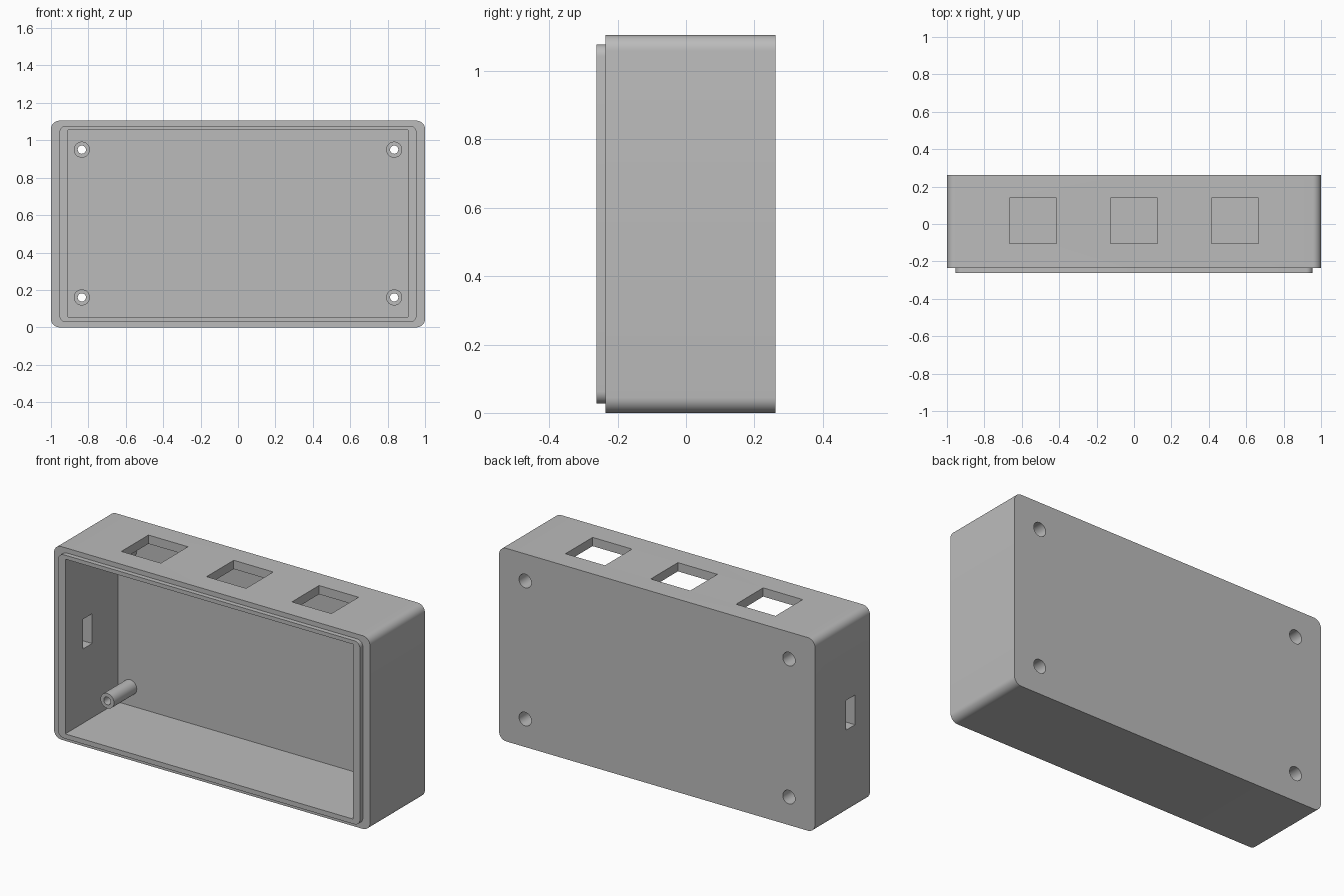
import bpy
import bmesh
from math import cos, sin, pi, radians
from mathutils import Vector

cube = bpy.data.objects.get("Cube")
if cube:
    bpy.data.objects.remove(cube, do_unlink=True)

HEIGHT = 1.105
MID = HEIGHT / 2
FRONT, LIP_FRONT, BACK, INNER_BACK = -0.235, -0.262, 0.262, 0.216

grey = bpy.data.materials.new("plain_grey")
grey.use_nodes = True
grey.diffuse_color = (0.5, 0.5, 0.5, 1)
grey.node_tree.nodes["Principled BSDF"].inputs["Base Color"].default_value = (0.5, 0.5, 0.5, 1)


def prism(name, outline, y0, y1):
    """Extrude an (x, z) outline along y."""
    bm = bmesh.new()
    face = bm.faces.new([bm.verts.new((x, y0, z)) for x, z in outline])
    out = bmesh.ops.extrude_face_region(bm, geom=[face])
    verts = [g for g in out["geom"] if isinstance(g, bmesh.types.BMVert)]
    bmesh.ops.translate(bm, verts=verts, vec=Vector((0, y1 - y0, 0)))
    bmesh.ops.recalc_face_normals(bm, faces=bm.faces)
    mesh = bpy.data.meshes.new(name)
    bm.to_mesh(mesh)
    bm.free()
    mesh.materials.append(grey)
    obj = bpy.data.objects.new(name, mesh)
    bpy.context.collection.objects.link(obj)
    return obj


def rounded(half_w, half_h, r, steps=8):
    """Rounded rectangle centred on the case."""
    pts = []
    for i, (sx, sz) in enumerate([(1, 1), (-1, 1), (-1, -1), (1, -1)]):
        for k in range(steps + 1):
            a = (i + k / steps) * pi / 2
            pts.append((sx * (half_w - r) + r * cos(a),
                        MID + sz * (half_h - r) + r * sin(a)))
    return pts


def rect(x0, x1, z0, z1):
    return [(x0, z0), (x1, z0), (x1, z1), (x0, z1)]


def circle(x, z, r, n=32):
    return [(x + r * cos(2 * pi * i / n), z + r * sin(2 * pi * i / n)) for i in range(n)]


def combine(target, tool, operation):
    """Apply an exact boolean and discard the tool."""
    tool.hide_render = True
    mod = target.modifiers.new("combine", "BOOLEAN")
    mod.operation = operation
    mod.solver = "EXACT"
    mod.object = tool
    graph = bpy.context.evaluated_depsgraph_get()
    mesh = bpy.data.meshes.new_from_object(target.evaluated_get(graph))
    target.modifiers.clear()
    target.data = mesh
    bpy.data.objects.remove(tool, do_unlink=True)


# Outer case with a stepped front lip
case = prism("case", rounded(1, MID, 0.045), FRONT, BACK)
combine(case, prism("lip", rounded(0.955, 0.525, 0.035), LIP_FRONT, FRONT + 0.05), "UNION")

# Open cavity
combine(case, prism("cavity", rect(-0.91, 0.91, 0.055, 1.055), -0.4, INNER_BACK), "DIFFERENCE")

# Screw posts with through holes and wider recesses at the back
corners = [(x, z) for x in (-0.835, 0.835) for z in (0.16, 0.95)]
for x, z in corners:
    combine(case, prism("post", circle(x, z, 0.043), 0.01, 0.24), "UNION")
for x, z in corners:
    combine(case, prism("screw_hole", circle(x, z, 0.022), -0.1, 0.4), "DIFFERENCE")
    combine(case, prism("screw_recess", circle(x, z, 0.039), 0.12, 0.4), "DIFFERENCE")

# Three square openings in the top
for x in (-0.54, 0, 0.54):
    combine(case, prism("top_opening", rect(x - 0.125, x + 0.125, 1, 1.2), -0.105, 0.14), "DIFFERENCE")

# Cable slot in the right side
combine(case, prism("side_slot", rect(-1.1, -0.88, 0.48, 0.65), -0.10, -0.02), "DIFFERENCE")

# Smooth the round parts, keep edges sharp
bpy.ops.object.select_all(action="DESELECT")
case.select_set(True)
bpy.context.view_layer.objects.active = case
bpy.ops.object.shade_smooth_by_angle(angle=radians(30))
